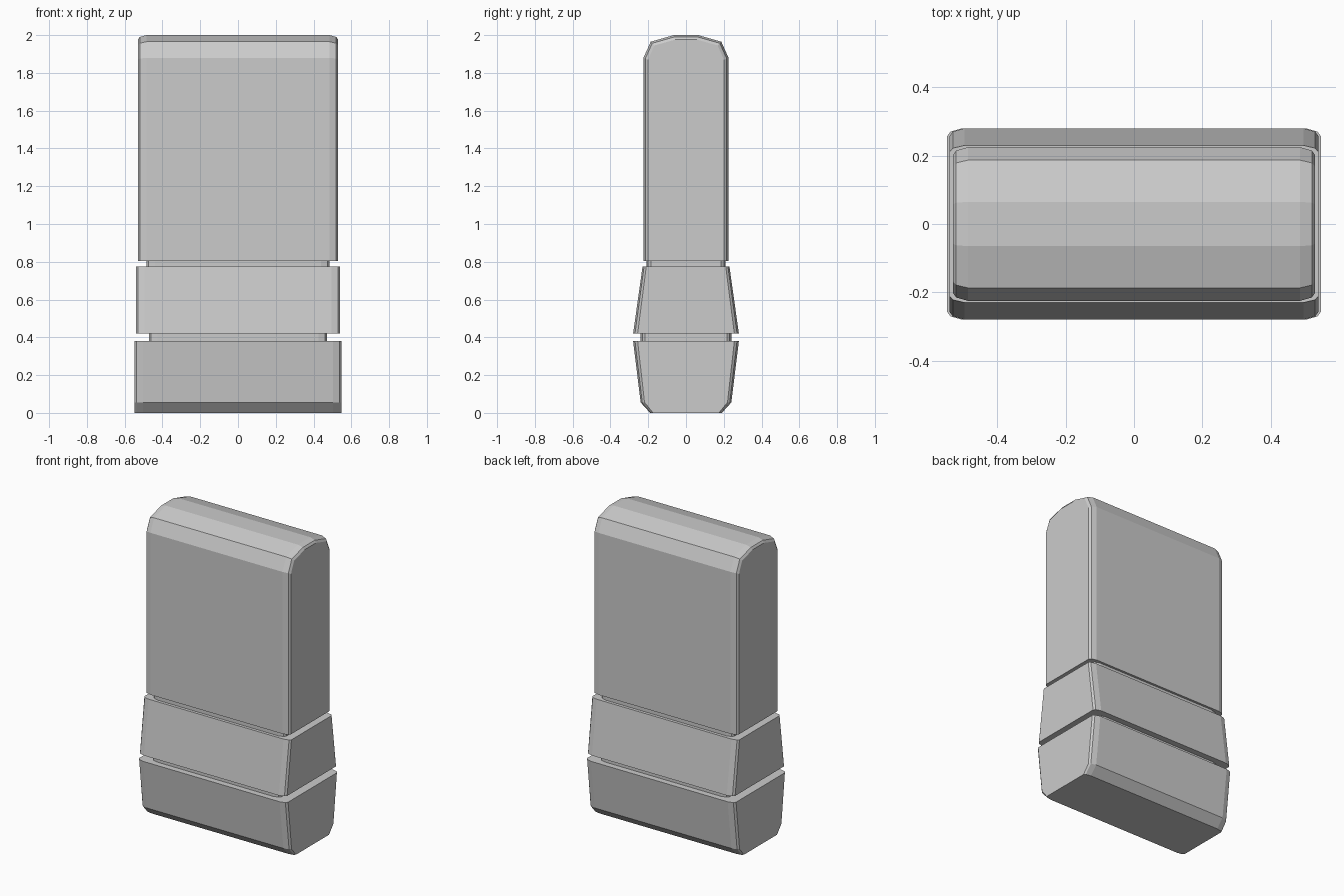
import bpy
import bmesh

if "Cube" in bpy.data.objects:
    bpy.data.objects.remove(bpy.data.objects["Cube"], do_unlink=True)

grey = bpy.data.materials.new("plain grey")
colour = (0.6, 0.6, 0.6, 1)
grey.diffuse_color = colour
grey.use_nodes = True
grey.node_tree.nodes["Principled BSDF"].inputs["Base Color"].default_value = colour


def block(name, half_x, half_profile, rounded_top=False):
    """Extrude a mirrored (y, z) profile along x, with two-step softened ends."""
    outline = half_profile + [(-y, z) for y, z in reversed(half_profile)]
    half_y = max(y for y, z in half_profile)
    # Distance from the end, and how far the profile is drawn in there
    ends = [(0, 0.024), (0.01, 0.01), (0.045, 0)]
    stations = [(-half_x + s, d) for s, d in ends]
    stations += [(half_x - s, d) for s, d in reversed(ends)]

    bm = bmesh.new()
    rings = []
    for x, inset in stations:
        ring = []
        for y, z in outline:
            drop = inset * max(0, (z - 1.8) / 0.2) if rounded_top else 0
            ring.append(bm.verts.new((x, y - inset * y / half_y, z - drop)))
        rings.append(ring)
    count = len(outline)
    for a, b in zip(rings, rings[1:]):
        for i in range(count):
            j = (i + 1) % count
            bm.faces.new((a[i], a[j], b[j], b[i]))
    bm.faces.new(rings[0])
    bm.faces.new(rings[-1])
    bmesh.ops.recalc_face_normals(bm, faces=bm.faces)

    mesh = bpy.data.meshes.new(name)
    bm.to_mesh(mesh)
    bm.free()
    mesh.materials.append(grey)
    obj = bpy.data.objects.new(name, mesh)
    bpy.context.collection.objects.link(obj)
    return obj


# Base with a chamfered underside
block("base_block", 0.547, [(0.19, 0), (0.24, 0.055), (0.28, 0.38)])

# Recessed neck between base and collar
block("lower_groove", 0.47, [(0.24, 0.37), (0.24, 0.43)])

# Collar tapering upward
block("tapered_collar", 0.54, [(0.28, 0.42), (0.23, 0.775)])

# Recessed neck between collar and body
block("upper_groove", 0.485, [(0.21, 0.765), (0.21, 0.81)])

# Tall body with a faceted round top
block("tall_body", 0.53,
      [(0.225, 0.805), (0.225, 1.88), (0.187, 1.965), (0.065, 2.0)],
      rounded_top=True)
